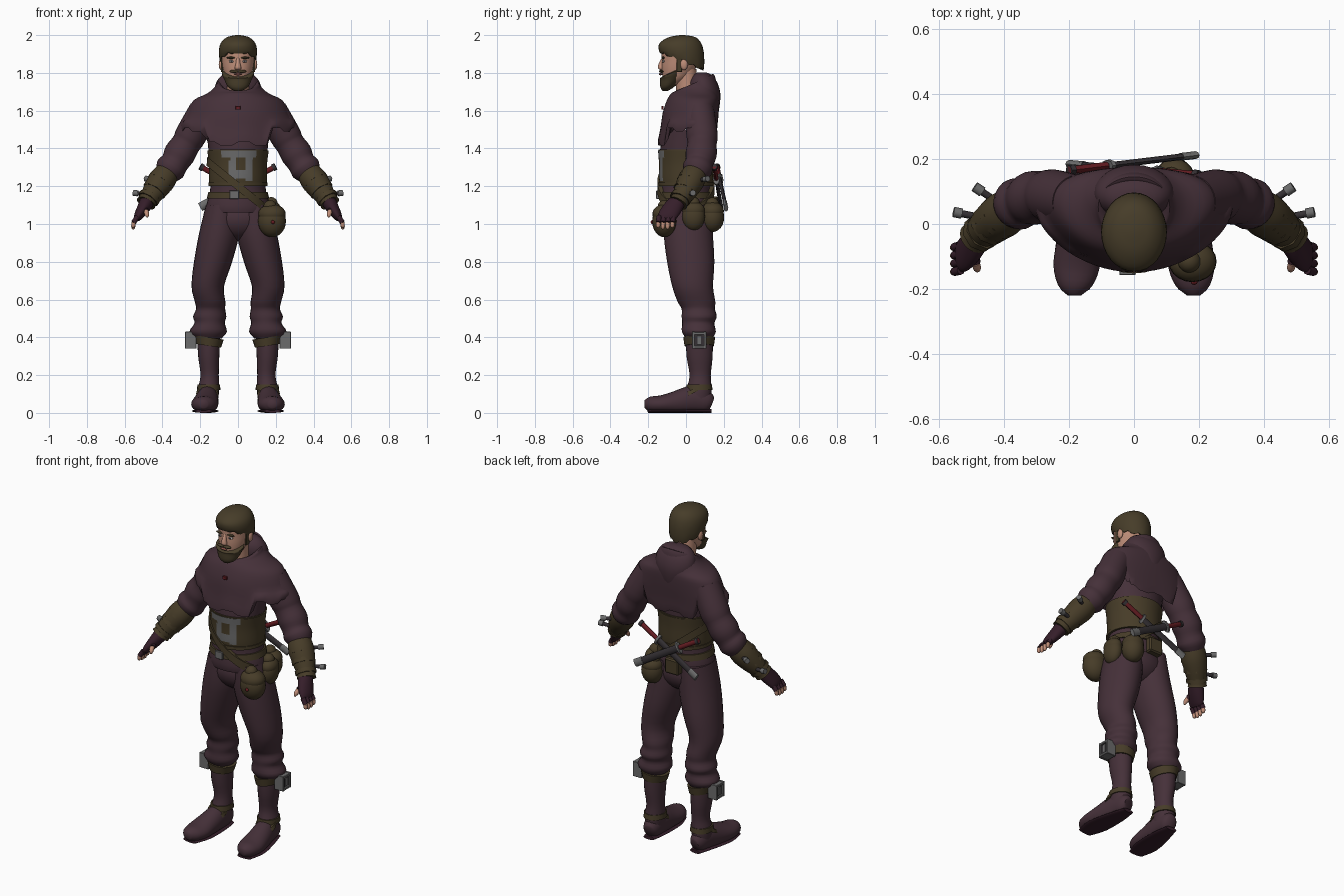
import bpy, bmesh
from math import sin, cos, pi, copysign
from mathutils import Vector, Matrix

if "Cube" in bpy.data.objects:
    bpy.data.objects.remove(bpy.data.objects["Cube"], do_unlink=True)


def material(name, *rgb):
    mat = bpy.data.materials.new(name)
    mat.use_nodes = True
    mat.diffuse_color = (*rgb, 1)
    mat.node_tree.nodes["Principled BSDF"].inputs["Base Color"].default_value = (*rgb, 1)
    return mat


cloth = material("plum cloth", .060, .030, .041)
dark_cloth = material("dark plum", .036, .013, .023)
leather = material("brown leather", .062, .045, .021)
hair_brown = material("hair brown", .062, .046, .022)
skin = material("skin", .52, .27, .19)
steel = material("steel grey", .15, .15, .15)
dark_steel = material("dark steel", .035, .030, .034)
red = material("deep red", .13, .012, .016)
lip = material("lip", .27, .09, .07)
white = material("eye white", .5, .45, .42)


def finish(name, bm, mat, angle=50):
    """Store the mesh; parts called left_ also get a mirrored right_ twin."""
    bmesh.ops.recalc_face_normals(bm, faces=bm.faces)
    names = [name]
    if name.startswith("left_"):
        names.append(name.replace("left_", "right_", 1))
    for label in names:
        if label != name:
            bmesh.ops.scale(bm, vec=(-1, 1, 1), verts=bm.verts)
            bmesh.ops.reverse_faces(bm, faces=bm.faces)
        mesh = bpy.data.meshes.new(label)
        bm.to_mesh(mesh)
        mesh.materials.append(mat)
        obj = bpy.data.objects.new(label, mesh)
        bpy.context.collection.objects.link(obj)
        bpy.ops.object.select_all(action="DESELECT")
        obj.select_set(True)
        bpy.context.view_layer.objects.active = obj
        bpy.ops.object.shade_smooth_by_angle(angle=angle * pi / 180)
    bm.free()
    return obj


def spline(rings, steps):
    """Smooth in-between rings through the given ones."""
    out = []
    for i in range(len(rings) - 1):
        a, b, c, d = (rings[min(max(i + k, 0), len(rings) - 1)] for k in (-1, 0, 1, 2))
        for s in range(steps):
            t = s / steps
            out.append([q + t / 2 * (r - p + t * (2 * p - 5 * q + 4 * r - w + t * (3 * (q - r) + w - p)))
                        for p, q, r, w in zip(a, b, c, d)])
    return out + [list(rings[-1])]


def loft(name, rings, mat, up=None, ref="X", n=24, steps=3, power=1, slope=0, deform=None):
    """Skin rings (x, y, z, radius a, radius b, y tilt) along their path, or level if up is set."""
    axes = {"X": Vector((1, 0, 0)), "Y": Vector((0, 1, 0)), "Z": Vector((0, 0, 1))}
    full = [(*r, r[3], 0) if len(r) == 4 else (*r, 0)[:6] for r in rings]
    full = spline(full, steps)
    centres = [Vector(r[:3]) for r in full]
    bm = bmesh.new()
    loops = []
    for i, (x, y, z, ra, rb, tilt) in enumerate(full):
        last = len(full) - 1
        along = axes["Z"] if up else (centres[min(i + 1, last)] - centres[max(i - 1, 0)]).normalized()
        side = axes[ref] - along * along.dot(axes[ref])
        side.normalize()
        over = along.cross(side)
        loop = []
        for k in range(n):
            c, s = (copysign(abs(f(2 * pi * k / n)) ** power, f(2 * pi * k / n)) for f in (cos, sin))
            p = centres[i] + side * ra * c + over * rb * s
            p.z += tilt * (p.y - y) + slope * (p.x - x)
            loop.append(bm.verts.new(deform(p, k) if deform else p))
        loops.append(loop)
    for low, high in zip(loops, loops[1:]):
        for k in range(n):
            j = (k + 1) % n
            bm.faces.new((low[k], low[j], high[j], high[k]))
    bm.faces.new(loops[0])
    bm.faces.new(loops[-1])
    return finish(name, bm, mat)


def blob(name, centre, size, mat):
    bm = bmesh.new()
    bmesh.ops.create_uvsphere(bm, u_segments=20, v_segments=12, radius=1,
                              matrix=Matrix.LocRotScale(Vector(centre), None, Vector(size)))
    return finish(name, bm, mat)


def box(name, centre, size, mat):
    bm = bmesh.new()
    bmesh.ops.create_cube(bm, size=1, matrix=Matrix.LocRotScale(Vector(centre), None, Vector(size)))
    bmesh.ops.bevel(bm, geom=bm.edges, offset=min(size) * .15, segments=1, affect="EDGES")
    return finish(name, bm, mat, 20)


def rod(name, a, b, ra, rb, mat, ref="Y"):
    loft(name, [(*a, ra, rb), (*b, ra, rb)], mat, ref=ref, n=8, steps=1)


# Trousers and lower legs
blob("trouser_seat", (0, .01, 1.03), (.175, .13, .12), cloth)
loft("left_trouser_leg", [
    (.085, .01, 1.1, .085, .125), (.1, .012, .95, .106, .13), (.132, .025, .8, .101, .125),
    (.16, .035, .67, .086, .108), (.148, .055, .59, .081, .1), (.145, .065, .55, .077, .088),
    (.15, .07, .51, .088, .093), (.15, .065, .475, .08, .085), (.158, .068, .43, .099, .09),
    (.156, .07, .395, .07, .07)], cloth, up=True)
loft("left_boot_shaft", [
    (.155, .07, .42, .062, .072), (.155, .072, .3, .056, .069), (.15, .075, .2, .048, .056),
    (.155, .07, .13, .056, .065), (.158, .06, .05, .05, .07)], cloth, up=True)
loft("left_shoe", [
    (.152, .135, .05, .03, .036), (.155, .11, .058, .046, .058), (.16, .04, .07, .056, .075),
    (.17, -.05, .055, .066, .062), (.177, -.13, .046, .071, .047), (.182, -.19, .046, .052, .04),
    (.182, -.22, .046, .02, .02)], cloth,
    deform=lambda p, k: Vector((p.x, p.y, max(p.z, .012))))
loft("left_sole", [
    (.153, .134, .01, .035, .01), (.16, .04, .01, .056, .01), (.175, -.1, .01, .07, .01),
    (.182, -.2, .01, .045, .01)], dark_cloth)
loft("left_ankle_strap", [(.155, .07, .12, .062, .071), (.155, .07, .15, .06, .067)],
     leather, up=True, steps=1)
loft("left_instep_strap", [(.162, .03, .1, .06, .06, .5), (.16, .035, .125, .056, .055, .5)],
     leather, up=True, steps=1)
loft("left_knee_strap", [(.156, .07, .355, .066, .078), (.156, .07, .4, .08, .084)],
     leather, up=True, steps=1, slope=.15)
box("left_knee_buckle", (.245, .07, .385), (.05, .075, .085), dark_steel)
for edge in (-1, 1):
    box("left_buckle_side", (.25, .07 + edge * .031, .385), (.06, .014, .09), steel)
    box("left_buckle_bar", (.25, .07, .385 + edge * .036), (.06, .07, .014), steel)
box("left_buckle_tongue", (.268, .07, .385), (.012, .02, .05), steel)

# Tunic, corset and belts
loft("tunic", [(0, 0, 1.06, .165, .135), (0, 0, 1.1, .168, .14), (0, 0, 1.2, .145, .13),
               (0, 0, 1.38, .155, .138), (0, .01, 1.5, .17, .13)], cloth, up=True, n=32)
corset = loft("corset", [(0, 0, 1.2, .151, .137), (0, 0, 1.24, .153, .142), (0, 0, 1.32, .154, .143),
                         (0, 0, 1.39, .163, .148)], leather, up=True, n=96, steps=5)
corset.data.materials.append(steel)
for face in corset.data.polygons:
    x, y, z = face.center
    column = -.045 < x < -.01 or .04 < x < .08
    if y < 0 and ((z > 1.345 and -.09 < x < .1) or (z > 1.225 and column) or (1.24 < z < 1.28 and -.045 < x < .08)):
        face.material_index = 1
for z in (1.21, 1.3, 1.385):
    loft("corset_seam", [(0, 0, z - .01, .157, .146), (0, 0, z + .01, .157, .146)],
         leather, up=True, n=32, steps=1) if z != 1.3 else None
loft("waist_belt", [(0, 0, 1.135, .165, .145), (0, 0, 1.17, .157, .142)], leather, up=True, n=32, steps=1)
loft("slanted_strap", [(0, 0, 1.175, .166, .152), (0, 0, 1.225, .164, .152)],
     leather, up=True, n=32, steps=1, slope=-.8)
box("belt_buckle", (-.02, -.15, 1.155), (.05, .015, .045), steel)


# Shoulder cape with a stepped hem, collar and hood
def hem(p, k):
    weight = min(max((1.56 - p.z) / .12, 0), 1)
    lift = .075 if abs(p.x) > .17 else 0
    p.z += weight * (lift + (.018 if k // 3 % 2 else 0))
    p.y += .55 * p.x ** 2
    return p


loft("shoulder_cape", [
    (0, .01, 1.49, .25, .12), (0, .005, 1.415, .3, .153), (0, .015, 1.5, .3, .15),
    (0, .025, 1.59, .268, .148), (0, .037, 1.655, .235, .138), (0, .045, 1.69, .165, .125),
    (0, .045, 1.725, .122, .115, .25), (0, .045, 1.75, .11, .1, .45), (0, .04, 1.735, .085, .078, .4),
    (0, .04, 1.7, .06, .06)], cloth, up=True, n=60, deform=hem)
loft("hood", [(0, .14, 1.57, .03, .025), (0, .115, 1.62, .09, .062), (0, .1, 1.69, .122, .082),
              (0, .09, 1.75, .115, .075), (0, .085, 1.79, .08, .048), (0, .085, 1.803, .03, .02)],
     cloth, up=True)
box("cape_clasp", (0, -.124, 1.615), (.025, .012, .02), red)

# Arms
loft("left_sleeve", [(.18, .07, 1.6, .08), (.25, .085, 1.47, .083), (.275, .085, 1.425, .077),
                     (.31, .08, 1.37, .083), (.335, .07, 1.325, .074), (.36, .06, 1.29, .08),
                     (.385, .045, 1.25, .055)], cloth, ref="Y")
loft("left_bracer", [(.365, .057, 1.285, .06), (.4, .03, 1.235, .071), (.44, 0, 1.18, .063),
                     (.475, -.03, 1.13, .05), (.487, -.042, 1.11, .053)], leather, ref="Y")
for t in (.2, .55, .9):
    c = Vector((.39, .037, 1.25)).lerp(Vector((.48, -.035, 1.125)), t)
    d = Vector((.006, -.005, -.009))
    rod("left_bracer_band", c - d, c + d, .075 - .018 * t, .075 - .018 * t, leather)
for base, tip in (((.41, .06, 1.23), (.49, .115, 1.24)), ((.47, .02, 1.155), (.555, .037, 1.165))):
    mid = Vector(base).lerp(Vector(tip), .7)
    rod("left_arm_knife_grip", base, mid, .011, .011, dark_steel, "Z")
    rod("left_arm_knife_cap", mid, tip, .016, .016, steel, "Z")

# Gloved hands with bare fingertips
loft("left_glove", [(.475, -.035, 1.13, .04, .04), (.5, -.07, 1.085, .05, .034),
                    (.525, -.098, 1.045, .05, .025), (.535, -.105, 1.025, .042, .016)], dark_cloth, ref="Y")
for i in range(4):
    y = -.067 - .025 * i
    knuckle, joint = Vector((.532, y, 1.04)), Vector((.552, y - .004, 1.008))
    tip = Vector((.556, y - .006, .968 + .008 * abs(i - 1.5)))
    rod("left_finger_sleeve", knuckle, joint, .014, .014, dark_cloth)
    loft("left_fingertip", [(*joint, .012), (*joint.lerp(tip, .7), .011), (*tip, .004)], skin, ref="Y", n=10)
rod("left_thumb_sleeve", (.495, -.085, 1.085), (.487, -.12, 1.068), .016, .016, dark_cloth, "X")
loft("left_thumb_tip", [(.487, -.12, 1.068, .013), (.482, -.137, 1.05, .012), (.48, -.143, 1.035, .004)],
     skin, n=10)

# Head, face, beard and hair
loft("neck", [(0, .01, 1.64, .06), (0, .005, 1.72, .058), (0, -.005, 1.82, .06)], skin, up=True)
loft("head", [(0, -.08, 1.735, .035, .035), (0, -.055, 1.77, .064, .068), (0, -.04, 1.82, .08, .089),
              (0, -.03, 1.87, .087, .098), (0, -.025, 1.93, .088, .1), (0, -.02, 1.975, .05, .06)],
     skin, up=True)
loft("nose", [(0, -.12, 1.88, .009, .008), (0, -.13, 1.85, .012, .014), (0, -.131, 1.825, .018, .018),
              (0, -.125, 1.815, .012, .01)], skin, up=True, n=12)
blob("left_eye", (.034, -.119, 1.861), (.015, .007, .007), white)
blob("left_pupil", (.034, -.1245, 1.861), (.006, .003, .006), dark_steel)
blob("left_brow", (.036, -.121, 1.88), (.024, .009, .006), hair_brown)
blob("left_ear", (.09, -.01, 1.845), (.012, .02, .03), skin)
loft("beard", [(0, -.11, 1.705, .02, .014), (0, -.1, 1.725, .052, .036), (0, -.083, 1.765, .073, .054),
               (0, -.076, 1.8, .086, .06, .45), (0, -.07, 1.807, .06, .04, .45)], hair_brown, up=True)
blob("left_moustache", (.02, -.131, 1.808), (.026, .012, .008), hair_brown)
blob("mouth", (0, -.135, 1.793), (.02, .008, .006), lip)
box("left_sideburn", (.085, -.035, 1.845), (.012, .028, .08), hair_brown)
loft("hair", [(0, -.025, 1.88, .07, .085, -.4), (0, -.022, 1.858, .094, .114, -.4),
              (0, -.025, 1.915, .101, .121, -.2), (0, -.025, 1.96, .09, .107, -.05),
              (0, -.02, 1.99, .056, .068), (0, -.02, 2, .01, .01)], hair_brown, up=True, n=32,
     deform=lambda p, k: p + Vector((0, 0, .012 * (k % 3 == 0) if p.z < 1.9 else 0)))

# Pouches on the belt
for name, centre, size in (("front_pouch", (.18, -.115, 1.015), (.074, .064, .085)),
                           ("hip_pouch", (.185, .04, 1.04), (.045, .06, .075)),
                           ("rear_pouch", (.125, .14, 1.035), (.062, .062, .078))):
    blob(name, centre, size, leather)
    lid = Vector(centre) + Vector((0, 0, size[2] * .45))
    blob(name + "_flap", lid, [s * f for s, f in zip(size, (.98, .98, .6))], leather)
    blob(name + "_neck", lid + Vector((-.01, 0, size[2] * .45)), (.035, .035, .035), leather)
blob("pouch_stud", (.185, -.179, 1.01), (.01, .008, .01), red)
box("back_satchel", (-.02, .145, 1.1), (.09, .05, .09), leather)

# Two sheathed blades crossed behind the waist
for name, a, b in (("first_blade", (-.2, .165, 1.305), (.19, .212, 1.085)),
                   ("second_blade", (.2, .15, 1.305), (-.2, .185, 1.09))):
    top, end = Vector(a), Vector(b)
    guard, chape = top.lerp(end, .3), top.lerp(end, .88)
    rod(name + "_grip", top, guard, .012, .014, red)
    rod(name + "_pommel", top, top.lerp(end, .04), .016, .019, dark_steel)
    rod(name + "_guard", guard, top.lerp(end, .33), .018, .036, steel)
    rod(name + "_sheath", guard, chape, .01, .021, dark_steel)
    rod(name + "_chape", chape, end, .012, .023, steel)
